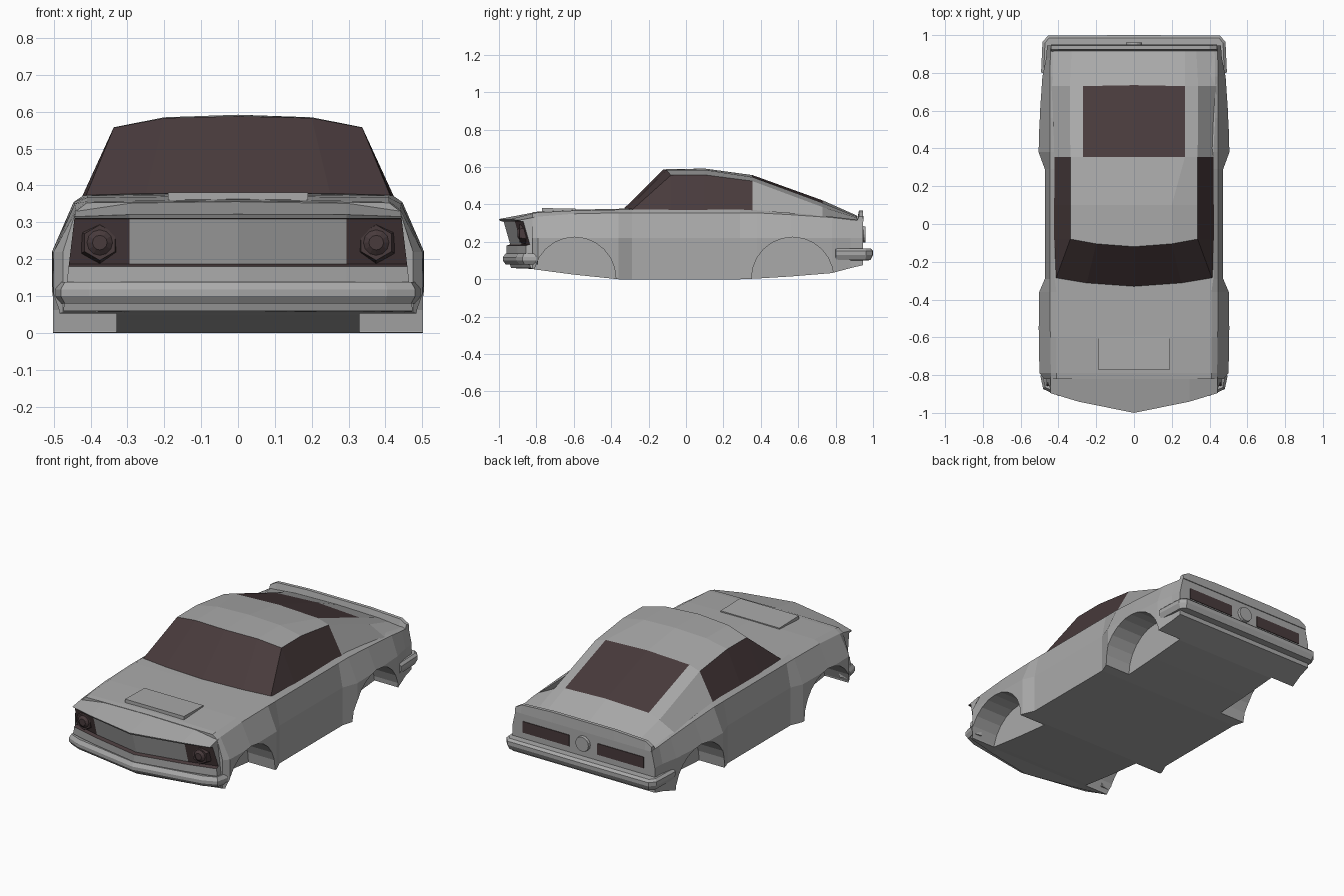
import bpy
import bmesh
from math import pi
from mathutils import Vector

if "Cube" in bpy.data.objects:
    bpy.data.objects.remove(bpy.data.objects["Cube"])


def material(name, r, g, b):
    m = bpy.data.materials.new(name)
    m.diffuse_color = (r, g, b, 1)
    m.use_nodes = True
    node = m.node_tree.nodes["Principled BSDF"]
    node.inputs["Base Color"].default_value = (r, g, b, 1)
    node.inputs["Roughness"].default_value = 0.6
    return m


PAINT = material("grey paint", 0.4, 0.4, 0.4)
DARK = material("dark glass", 0.065, 0.043, 0.045)


def mirrored(half):
    """Close a half outline (x >= 0) with its mirror image."""
    return list(half) + [(-x, y, z) for x, y, z in reversed(half) if x > 0]


def skin(name, rings, dark=lambda strip, seg: False):
    """Solid through closed rings of equal length, with end caps."""
    bm = bmesh.new()
    vs = [[bm.verts.new(p) for p in ring] for ring in rings]
    n = len(rings[0])
    for i in range(len(vs) - 1):
        for j in range(n):
            k = (j + 1) % n
            f = bm.faces.new((vs[i][j], vs[i][k], vs[i + 1][k], vs[i + 1][j]))
            f.material_index = int(dark(i, j))
    bm.faces.new(vs[0])
    bm.faces.new(vs[-1])
    bmesh.ops.recalc_face_normals(bm, faces=bm.faces)
    mesh = bpy.data.meshes.new(name)
    bm.to_mesh(mesh)
    bm.free()
    mesh.materials.append(PAINT)
    mesh.materials.append(DARK)
    ob = bpy.data.objects.new(name, mesh)
    bpy.context.collection.objects.link(ob)
    return ob


def bumper(name, half_path, profile, side):
    """Sweep a (outward, z) profile along a mirrored plan path."""
    path = [(-x, y) for x, y in reversed(half_path) if x > 0] + half_path
    path = [Vector(p) for p in path]
    rings = []
    for i, p in enumerate(path):
        before = (p - path[i - 1]).normalized() if i else Vector((0, 0))
        after = (path[i + 1] - p).normalized() if i + 1 < len(path) else Vector((0, 0))
        t = (before + after).normalized()
        out = Vector((-t.y, t.x)) * side
        rings.append([(p.x + out.x * d, p.y + out.y * d, z) for d, z in profile])
    return skin(name, rings)


def box(name, x0, x1, y0, y1, z0, z1, mat):
    bpy.ops.mesh.primitive_cube_add(
        size=1, location=((x0 + x1) / 2, (y0 + y1) / 2, (z0 + z1) / 2))
    ob = bpy.context.object
    ob.name = name
    ob.scale = (x1 - x0, y1 - y0, z1 - z0)
    ob.data.materials.append(mat)
    return ob


def cone(name, loc, r_back, r_front, depth, rot, sides, mat):
    bpy.ops.mesh.primitive_cone_add(vertices=sides, radius1=r_back, radius2=r_front,
                                    depth=depth, location=loc, rotation=rot)
    ob = bpy.context.object
    ob.name = name
    ob.data.materials.append(mat)
    return ob


# Lower body: y, floor z, flare width, belt width, belt z, deck width, deck z
stations = [
    (-0.82, 0.055, 0.475, 0.440, 0.330, 0.41, 0.358),
    (-0.79, 0.050, 0.500, 0.440, 0.335, 0.41, 0.362),
    (-0.60, 0.025, 0.505, 0.443, 0.350, 0.41, 0.372),
    (-0.36, 0.000, 0.502, 0.446, 0.355, 0.41, 0.377),
    (-0.29, 0.000, 0.472, 0.446, 0.355, 0.42, 0.378),
    (0.29, 0.000, 0.472, 0.446, 0.355, 0.42, 0.378),
    (0.38, 0.004, 0.505, 0.446, 0.355, 0.42, 0.374),
    (0.56, 0.015, 0.500, 0.446, 0.345, 0.43, 0.360),
    (0.78, 0.033, 0.485, 0.446, 0.330, 0.43, 0.340),
    (0.88, 0.060, 0.465, 0.443, 0.318, 0.43, 0.328),
    (0.945, 0.075, 0.460, 0.440, 0.312, 0.42, 0.322),
]
body = skin("body", [
    mirrored([(0, y, zb), (wf, y, zb), (wf, y, 0.22), (wb, y, zs), (wd, y, zd - 0.005), (0, y, zd)])
    for y, zb, wf, wb, zs, wd, zd in stations])

# Wheel wells cut into the body
for y in (-0.595, 0.57):
    for s in (-1, 1):
        well = cone("well_cutter", (s * 0.48, y, 0.005), 0.22, 0.22, 0.3,
                    (0, pi / 2, 0), 24, PAINT)
        well.hide_render = True
        cut = body.modifiers.new("well", 'BOOLEAN')
        cut.operation = 'DIFFERENCE'
        cut.solver = 'EXACT'
        cut.object = well
        bpy.context.view_layer.objects.active = body
        bpy.ops.object.modifier_apply(modifier=cut.name)
        bpy.data.objects.remove(well)

# Pointed nose with a recessed grille and headlight panels
def rib(x, yf, drop, lean):
    pts = [(-0.81, 0.358 - drop), (yf, 0.322 - drop / 4), (yf + 0.006, 0.311), (yf + 0.025, 0.309),
           (yf + 0.06, 0.187), (yf + 0.04, 0.18), (yf + 0.04, 0.14),
           (yf + 0.065, 0.06), (-0.81, 0.055)]
    sign = (x > 0) - (x < 0)
    return [(x - sign * lean * (z - 0.06), y, z) for y, z in pts]


half_ribs = [(0, -1.0, 0, 0), (0.295, -0.94, 0.004, 0), (0.474, -0.895, 0.026, 0.12)]
ribs = [rib(-x, y, d, l) for x, y, d, l in reversed(half_ribs[1:])]
ribs += [rib(*h) for h in half_ribs]
skin("nose", ribs, lambda i, j: j in (2, 4) or (j == 3 and i in (0, 3)))

# Cabin with windscreen, side windows and fastback rear window
cabin = [
    [(0.418, -0.285, 0.368), (0.412, -0.285, 0.374), (0.25, -0.312, 0.378), (0, -0.33, 0.38)],
    [(0.424, -0.08, 0.368), (0.337, -0.08, 0.557), (0.2, -0.105, 0.583), (0, -0.12, 0.588)],
    [(0.424, 0.1, 0.368), (0.337, 0.1, 0.558), (0.2, 0.1, 0.585), (0, 0.1, 0.592)],
    [(0.424, 0.355, 0.365), (0.337, 0.355, 0.525), (0.27, 0.355, 0.546), (0, 0.355, 0.557)],
    [(0.437, 0.73, 0.337), (0.34, 0.73, 0.386), (0.27, 0.73, 0.408), (0, 0.735, 0.42)],
    [(0.43, 0.915, 0.318), (0.33, 0.915, 0.328), (0.27, 0.915, 0.334), (0, 0.915, 0.34)],
]
skin("cabin", [mirrored(h) for h in cabin],
     lambda i, j: i == 0 or (i in (1, 2) and j in (0, 5)) or (i == 3 and j in (2, 3)))

# Hood scoop wedge
skin("hood_scoop", [[(x, -0.77, 0.35), (x, -0.77, 0.381), (x, -0.59, 0.377), (x, -0.59, 0.35)]
                    for x in (-0.19, 0.19)])

# Tail spoiler, dropping at the ends
skin("spoiler", [[(x, 0.912, 0.31), (x, 0.925, z), (x, 0.945, z), (x, 0.95, 0.31)]
                 for x, z in ((-0.44, 0.335), (-0.4, 0.358), (-0.2, 0.368),
                              (0.2, 0.368), (0.4, 0.358), (0.44, 0.335))])

# Wraparound bumpers
bumper("front_bumper", [(0, -0.965), (0.4, -0.895), (0.47, -0.865), (0.482, -0.80)],
       [(-0.05, 0.13), (0, 0.138), (0.014, 0.118), (0.014, 0.1), (0, 0.08), (-0.05, 0.08)], -1)
bumper("rear_bumper", [(0, 0.976), (0.445, 0.976), (0.462, 0.955), (0.468, 0.8)],
       [(-0.05, 0.165), (0.01, 0.165), (0.024, 0.152), (0.024, 0.13), (0.01, 0.102), (-0.05, 0.1)], 1)

# Headlights and tail lights
for s, side in ((1, "left"), (-1, "right")):
    cone(side + "_headlight_ring", (s * 0.375, -0.872, 0.245), 0.058, 0.048, 0.035,
         (pi / 2, 0, 0), 6, DARK)
    cone(side + "_headlight_lens", (s * 0.375, -0.893, 0.245), 0.04, 0.02, 0.015,
         (pi / 2, 0, 0), 12, DARK)
    xs = sorted((s * 0.09, s * 0.39))
    box(side + "_tail_light", xs[0], xs[1], 0.942, 0.949, 0.2, 0.265, DARK)

# Round fuel cap between the tail lights
cone("fuel_cap", (0, 0.95, 0.24), 0.045, 0.042, 0.02, (-pi / 2, 0, 0), 16, PAINT)
